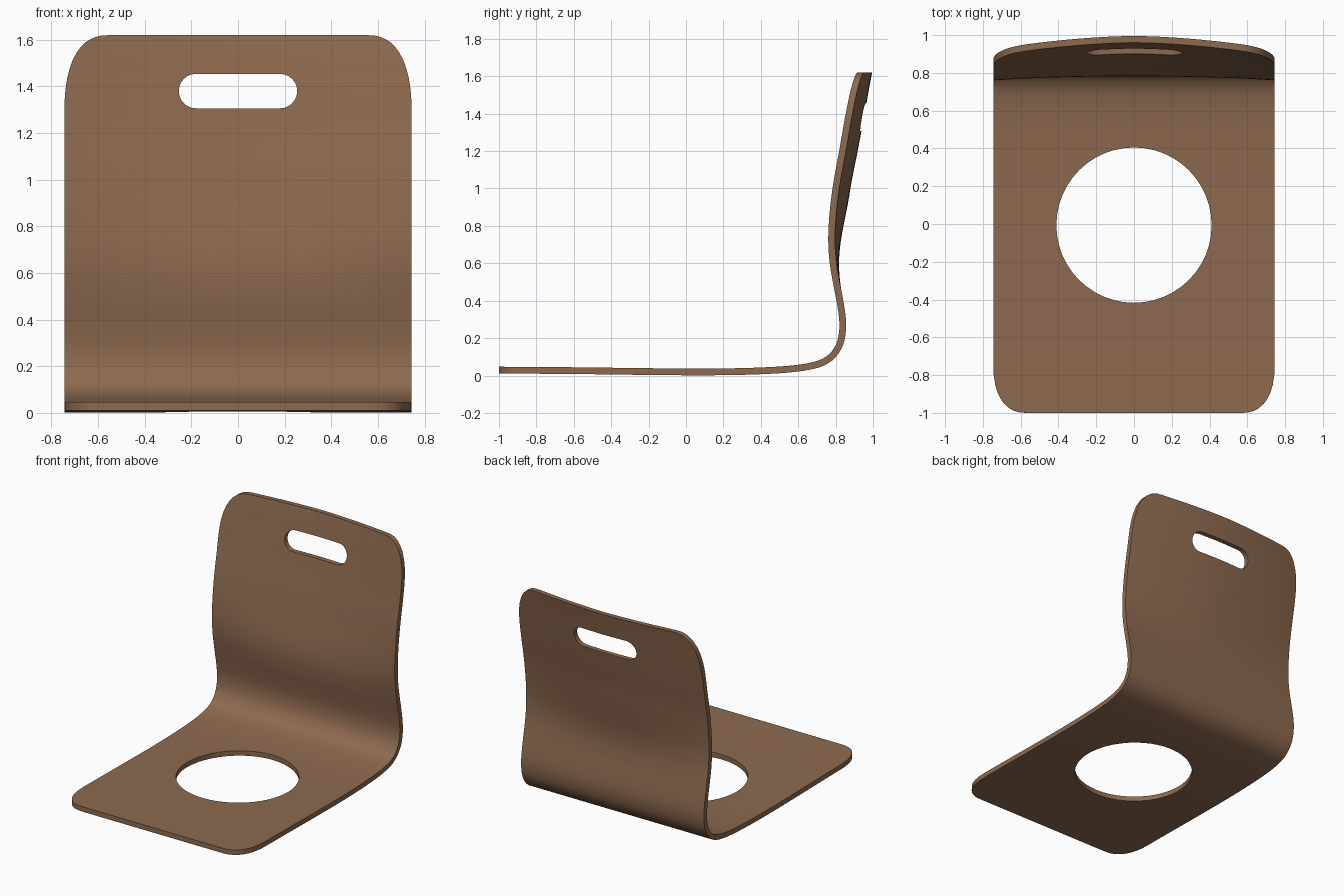
import bpy, bmesh, math
from mathutils import Vector

if "Cube" in bpy.data.objects:
    bpy.data.objects.remove(bpy.data.objects["Cube"])

HALF, THICK, COLS = 0.745, 0.036, 28

# Upper-surface profile (y, z) at the side edge, front lip to back top
PROFILE = [(-1, .047), (-.6, .044), (-.2, .039), (.1, .037), (.35, .041), (.55, .052),
           (.68, .072), (.75, .102), (.79, .145), (.813, .2), (.82, .28), (.808, .38),
           (.785, .5), (.767, .61), (.76, .73), (.767, .87), (.787, 1.03),
           (.818, 1.2), (.852, 1.4), (.89, 1.62)]


def spline(pts, steps):
    """Catmull-Rom curve through the points."""
    p = [Vector(q) for q in pts]
    p = [2 * p[0] - p[1]] + p + [2 * p[-1] - p[-2]]
    out = []
    for i in range(1, len(p) - 2):
        a, b, c, d = p[i - 1:i + 3]
        for k in range(steps):
            t = k / steps
            out.append(.5 * (2 * b + (c - a) * t + (2 * a - 5 * b + 4 * c - d) * t * t
                             + (3 * b - a - 3 * c + d) * t ** 3))
    return out + [p[-2]]


def corner(d, depth, start):
    """Half width at distance d from a rounded end."""
    t = min(d / depth, 1)
    return start + (HALF - start) * (1 - (1 - t) ** 2.5) ** .4


def hollow(x, z):
    """How far the backrest is pushed back towards its middle."""
    t = min(max((z - .42) / .58, 0), 1)
    depth = .06 * t * t * (3 - 2 * t) + .016 * max(z - 1, 0)
    return depth * (1 - (abs(x) / .75) ** 1.7)


# Profile rows, with extra rows packed into the rounded ends
rows = spline(PROFILE, 6)
near = [0, .0015, .005, .011, .02, .033, .05, .075, .11, .15, .2, .25, .3]
front = [Vector((-1 + d, .047 - .0075 * d)) for d in near]
top = [Vector((.89 - .18 * d, 1.62 - d)) for d in near[:-4]][::-1]
rows = front + [r for r in rows if r.x > -.68 and r.y < 1.49] + top

# Bent plywood shell
bm = bmesh.new()
upper, lower = [], []
for i, r in enumerate(rows):
    w = min(corner(r.x + 1, .27, .56), corner(max(1.62 - r.y, 0), .35, .55))
    a, b = rows[max(i - 1, 0)], rows[min(i + 1, len(rows) - 1)]
    up_row, low_row = [], []
    for j in range(COLS + 1):
        x = w * (2 * j / COLS - 1)
        y = r.x + hollow(x, r.y)
        t = Vector((b.x + hollow(x, b.y) - a.x - hollow(x, a.y), b.y - a.y)).normalized()
        n = Vector((t.y, -t.x)) * THICK
        n.y *= min(max((1.62 - r.y) / .3, 0), 1)
        up_row.append(bm.verts.new((x, y, r.y)))
        low_row.append(bm.verts.new((x, y + n.x, r.y + n.y)))
    upper.append(up_row)
    lower.append(low_row)
last = len(rows) - 1
for i in range(last):
    for j in range(COLS):
        for g in (upper, lower):
            bm.faces.new((g[i][j], g[i][j + 1], g[i + 1][j + 1], g[i + 1][j]))
    for j in (0, COLS):
        bm.faces.new((upper[i][j], upper[i + 1][j], lower[i + 1][j], lower[i][j]))
for i in (0, last):
    for j in range(COLS):
        bm.faces.new((upper[i][j], upper[i][j + 1], lower[i][j + 1], lower[i][j]))
bmesh.ops.recalc_face_normals(bm, faces=bm.faces)
mesh = bpy.data.meshes.new("seat_shell")
bm.to_mesh(mesh)
bm.free()
shell = bpy.data.objects.new("seat_shell", mesh)
bpy.context.collection.objects.link(shell)


def prism(name, outline, offset):
    """Cutter: closed 3D outline swept along offset."""
    m = bmesh.new()
    f = m.faces.new([m.verts.new(p) for p in outline])
    ext = bmesh.ops.extrude_face_region(m, geom=[f])["geom"]
    bmesh.ops.translate(m, vec=offset, verts=[v for v in ext if isinstance(v, bmesh.types.BMVert)])
    bmesh.ops.recalc_face_normals(m, faces=m.faces)
    me = bpy.data.meshes.new(name)
    m.to_mesh(me)
    m.free()
    ob = bpy.data.objects.new(name, me)
    bpy.context.collection.objects.link(ob)
    ob.hide_render = True
    return ob


# Round seat opening and hand-hold slot
circle = [(.411 * math.cos(k * math.tau / 48), -.006 + .411 * math.sin(k * math.tau / 48), -.2)
          for k in range(48)]
slot = []
for side in (1, -1):
    for k in range(13):
        a = -math.pi / 2 + math.pi * k / 12
        slot.append((side * (.18 + .074 * math.cos(a)), .6, 1.38 + side * .074 * math.sin(a)))
cutters = [prism("seat_opening_cutter", circle, (0, 0, .5)),
           prism("hand_slot_cutter", slot, (0, .7, 0))]

bpy.context.view_layer.objects.active = shell
shell.select_set(True)
for c in cutters:
    mod = shell.modifiers.new(c.name, 'BOOLEAN')
    mod.operation, mod.solver, mod.object = 'DIFFERENCE', 'EXACT', c
    bpy.ops.object.modifier_apply(modifier=mod.name)
for c in cutters:
    bpy.data.objects.remove(c)

# Brown wood colour
wood = bpy.data.materials.new("brown_wood")
wood.diffuse_color = (.265, .143, .078, 1)
wood.use_nodes = True
wood.node_tree.nodes["Principled BSDF"].inputs["Base Color"].default_value = wood.diffuse_color
shell.data.materials.clear()
shell.data.materials.append(wood)
bpy.ops.object.shade_smooth_by_angle(angle=math.radians(35))
